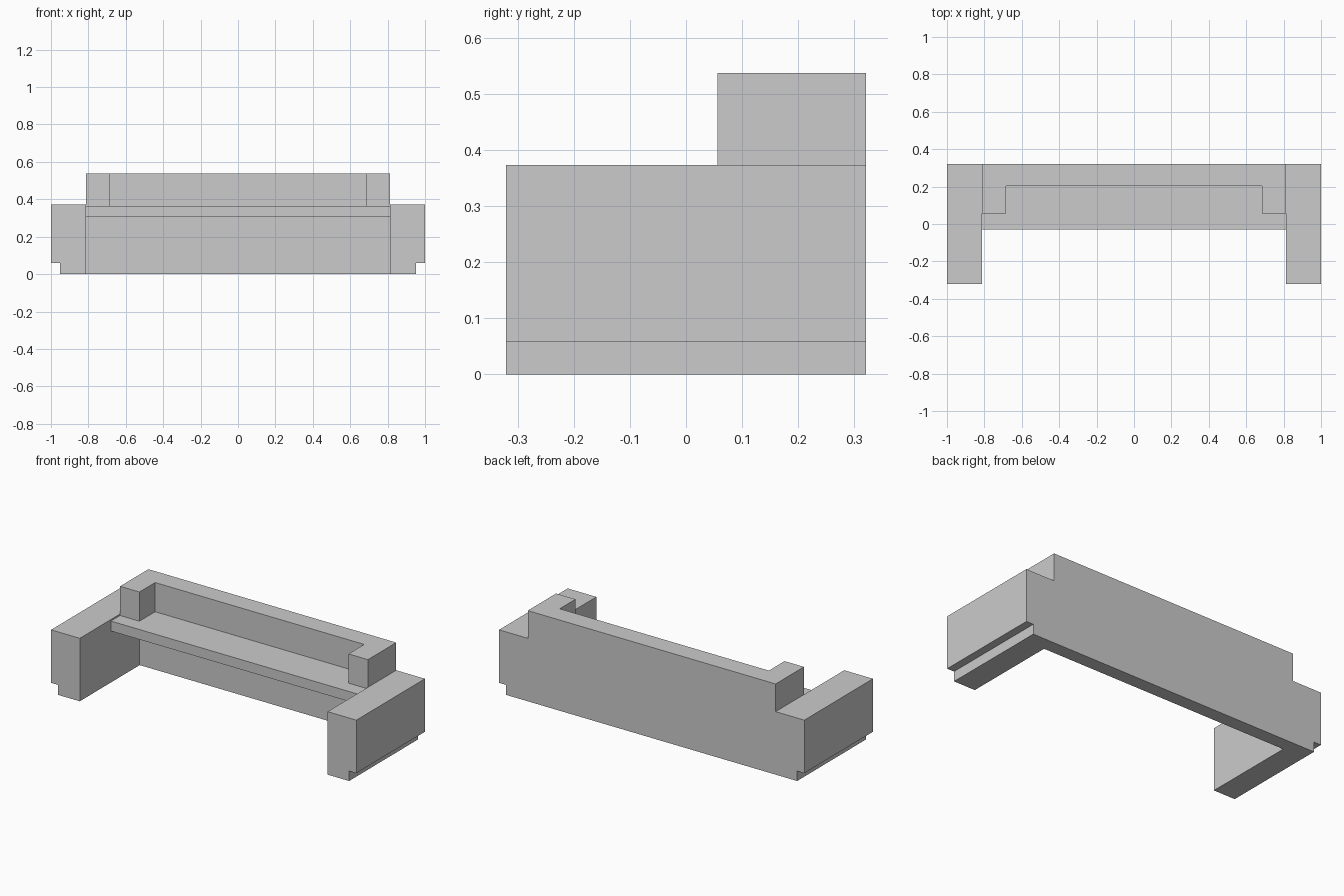
import bpy, bmesh
from mathutils import Vector

if "Cube" in bpy.data.objects:
    bpy.data.objects.remove(bpy.data.objects["Cube"])


def prism(name, points, start, end, mirror=False):
    """Extrude a closed outline of 3D points from offset start to end."""
    bm = bmesh.new()
    face = bm.faces.new([bm.verts.new(Vector(p) + Vector(start)) for p in points])
    ext = bmesh.ops.extrude_face_region(bm, geom=[face], use_keep_orig=True)
    verts = [g for g in ext["geom"] if isinstance(g, bmesh.types.BMVert)]
    bmesh.ops.translate(bm, verts=verts, vec=Vector(end) - Vector(start))
    bmesh.ops.recalc_face_normals(bm, faces=bm.faces)
    mesh = bpy.data.meshes.new(name)
    bm.to_mesh(mesh)
    bm.free()
    obj = bpy.data.objects.new(name, mesh)
    bpy.context.collection.objects.link(obj)
    if mirror:
        mod = obj.modifiers.new("Mirror", 'MIRROR')
        mod.use_axis[0] = True
        mod.use_mirror_merge = False
    return obj


ARM_IN, BACK, SEAT_TOP, TOP = 0.812, 0.321, 0.364, 0.537

# Rear panel, seat shelf and backrest: one side profile swept across x
side = [(BACK, 0), (0.24, 0), (0.24, 0.305), (-0.03, 0.305),
        (-0.03, SEAT_TOP), (0.203, SEAT_TOP), (0.203, TOP), (BACK, TOP)]
prism("seat_and_back", [(0, y, z) for y, z in side],
      (-ARM_IN, 0, 0), (ARM_IN, 0, 0))

# Arms with a recessed plinth on the outer side, swept along y
arm = [(ARM_IN, 0), (0.953, 0), (0.953, 0.059), (1.0, 0.059),
       (1.0, 0.373), (ARM_IN, 0.373)]
prism("arms", [(x, 0, z) for x, z in arm],
      (0, -BACK, 0), (0, BACK, 0), mirror=True)

# Short wings returning forward from the backrest ends
wing = [(0.685, 0.056), (ARM_IN, 0.056), (ARM_IN, 0.203), (0.685, 0.203)]
prism("back_wings", [(x, y, 0) for x, y in wing],
      (0, 0, SEAT_TOP), (0, 0, TOP), mirror=True)
